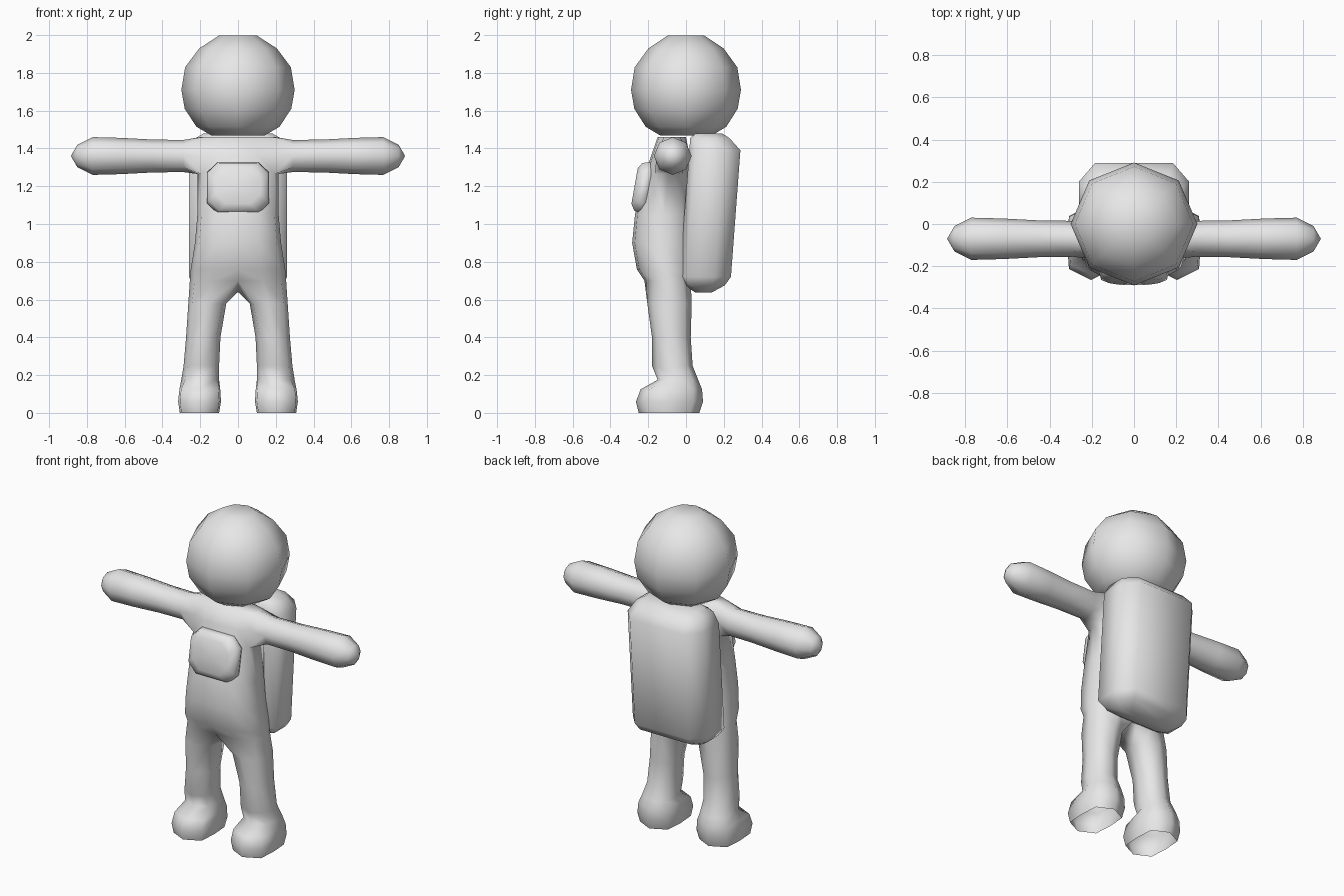
import bpy, bmesh, math
from mathutils import Vector, Matrix

if "Cube" in bpy.data.objects:
    bpy.data.objects.remove(bpy.data.objects["Cube"])

suit = bpy.data.materials.new("plain_grey")
suit.diffuse_color = (0.8, 0.8, 0.8, 1)
suit.use_nodes = True
suit.node_tree.nodes["Principled BSDF"].inputs["Base Color"].default_value = suit.diffuse_color


def finish(bm, name):
    """Turn a bmesh into a smooth shaded object."""
    bmesh.ops.recalc_face_normals(bm, faces=bm.faces)
    for f in bm.faces:
        f.smooth = True
    me = bpy.data.meshes.new(name)
    bm.to_mesh(me)
    bm.free()
    me.materials.append(suit)
    ob = bpy.data.objects.new(name, me)
    bpy.context.collection.objects.link(ob)
    return ob


def ring_verts(bm, pts):
    return [bm.verts.new(p) for p in pts]


def bridge(bm, a, b):
    n = len(a)
    for i in range(n):
        j = (i + 1) % n
        bm.faces.new((a[i], a[j], b[j], b[i]))


def loft(name, rings, matrix=None):
    """Closed loft through rings of points, capped with a fan at each end."""
    bm = bmesh.new()
    rows = [ring_verts(bm, r) for r in rings]
    for a, b in zip(rows, rows[1:]):
        bridge(bm, a, b)
    for row in (rows[0], rows[-1]):
        f = bm.faces.new(row)
        bmesh.ops.poke(bm, faces=[f])
    if matrix:
        bm.transform(matrix)
    return finish(bm, name)


def cut_rect(x, a0, a1, cx, ca0, ca1):
    """Rectangle with cut corners, as (x, a) pairs."""
    return [(x, a0 + ca0), (x, a1 - ca1), (x - cx, a1), (cx - x, a1),
            (-x, a1 - ca1), (-x, a0 + ca0), (cx - x, a0), (x - cx, a0)]


# Head: eight sided round helmet
head_profile = [(0.10, 1.998), (0.205, 1.93), (0.28, 1.83), (0.3, 1.71),
                (0.282, 1.61), (0.22, 1.515), (0.14, 1.468)]
loft("head", [[(r * math.cos(k * math.pi / 4), 0.97 * r * math.sin(k * math.pi / 4), z)
               for k in range(8)] for r, z in head_profile])

# Body: one half of the torso, with an arm and a leg growing out of it
bm = bmesh.new()
col_x = [0, 0.5, 0.9, 1, 0.9, 0.5, 0]
col_y = [0, 0.04, 0.2, 0.5, 0.8, 0.96, 1]
torso = [(1.46, 0.2, -0.15, 0.0), (1.36, 0.22, -0.185, 0.02), (1.265, 0.215, -0.215, 0.03),
         (1.05, 0.215, -0.27, 0.04), (0.9, 0.228, -0.285, 0.045), (0.76, 0.25, -0.26, 0.045),
         (0.70, 0.255, -0.22, 0.035)]
rows = [ring_verts(bm, [(w * cx, yf + (yb - yf) * cy, z) for cx, cy in zip(col_x, col_y)])
        for z, w, yf, yb in torso]
for r in range(len(rows) - 1):
    for c in range(6):
        if r < 2 and c in (2, 3):
            continue  # opening for the arm
        bm.faces.new((rows[r][c], rows[r][c + 1], rows[r + 1][c + 1], rows[r + 1][c]))
bm.faces.new(rows[0])

# Arm: rings of eight, ending in a rounded tip
prev = [rows[0][2], rows[0][3], rows[0][4], rows[1][4],
        rows[2][4], rows[2][3], rows[2][2], rows[1][2]]
for x, r in [(0.29, 0.085), (0.45, 0.087), (0.62, 0.096), (0.77, 0.1), (0.85, 0.06)]:
    ring = []
    for k in range(8):
        a = math.radians(135 - 45 * k)
        ring.append((x, -0.07 + r * math.cos(a), 1.36 + r * math.sin(a)))
    ring = ring_verts(bm, ring)
    bridge(bm, prev, ring)
    prev = ring
# the first ring index is the front upper corner, so flip the arm rings in y
for v in bm.verts:
    if v.co.x > 0.28:
        v.co.y = -0.07 + (v.co.y + 0.07)
tip = bm.verts.new((0.885, -0.07, 1.36))
for k in range(8):
    bm.faces.new((prev[k], prev[(k + 1) % 8], tip))

# Leg and foot: the half ring plus a crotch point makes a ring of eight
crotch = bm.verts.new((0, -0.09, 0.64))
prev = rows[-1] + [crotch]
legs = [(0.58, 0.062, 0.263, -0.205, 0.03, 0.8), (0.4, 0.093, 0.275, -0.18, 0.025, 0.75),
        (0.25, 0.1, 0.288, -0.18, 0.035, 0.75), (0.175, 0.1, 0.3, -0.15, 0.065, 0.8),
        (0.125, 0.094, 0.31, -0.24, 0.085, 0.92), (0.06, 0.09, 0.317, -0.265, 0.09, 0.92),
        (0.0, 0.1, 0.308, -0.25, 0.07, 0.92)]
for z, x0, x1, y0, y1, sq in legs:
    ring = []
    for k in range(8):
        a = math.radians(45 * (k - 3))
        c, s = math.cos(a), math.sin(a)
        if k % 2 == 0:
            c = math.copysign(sq, c)
        ring.append(((x0 + x1) / 2 + c * (x1 - x0) / 2, (y0 + y1) / 2 + s * (y1 - y0) / 2, z))
    ring = ring_verts(bm, ring)
    bridge(bm, prev, ring)
    prev = ring
body = finish(bm, "body")
mirror = body.modifiers.new("mirror", 'MIRROR')
mirror.use_clip = True
mirror.merge_threshold = 0.002

# Backpack: leaning box with cut corners
pack = [(1.48, 0.18, 0.05, 0.19, 0.05), (1.455, 0.225, 0.022, 0.23, 0.06),
        (1.39, 0.26, 0.018, 0.288, 0.075), (0.72, 0.26, -0.035, 0.238, 0.075),
        (0.675, 0.235, -0.01, 0.205, 0.065), (0.637, 0.18, 0.05, 0.135, 0.05)]
loft("backpack", [[(x, y, z) for x, y in cut_rect(hx, yf, yb, c, 0.03, (yb - yf) * 0.32)]
                  for z, hx, yf, yb, c in pack])

# Chest box: small rounded control box tilted against the chest
box = [(-0.045, 0.12, 0.095), (-0.025, 0.155, 0.128), (0.01, 0.165, 0.137), (0.045, 0.15, 0.125)]
loft("chest_box", [[(x, y, z) for x, z in cut_rect(hx, -hz, hz, 0.055, 0.055, 0.055)]
                   for y, hx, hz in box],
     Matrix.Translation((0, -0.228, 1.193)) @ Matrix.Rotation(math.radians(-10), 4, 'X'))
